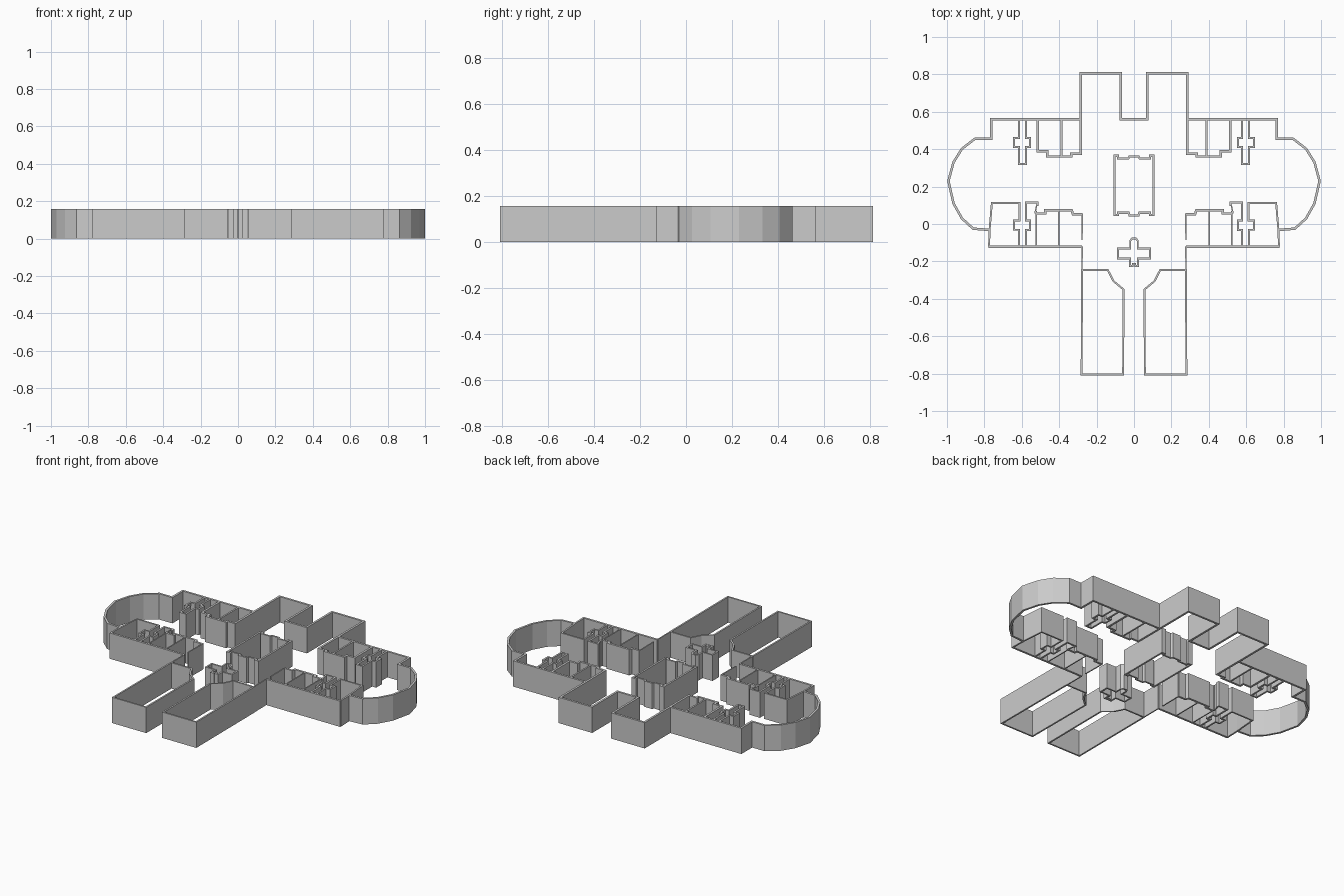
import bpy, bmesh
from mathutils import Vector

if "Cube" in bpy.data.objects:
    bpy.data.objects.remove(bpy.data.objects["Cube"])

HEIGHT = 0.157
THICK = 0.013
THIN = 0.007


def wall(name, pts, closed=False, thick=THICK, mirror=True):
    """Extrude a mitred wall of constant thickness along a plan path."""
    p = [Vector(q) for q in pts]
    n = len(p)
    left, right = [], []
    for i in range(n):
        a = p[i - 1] if (closed or i > 0) else None
        b = p[(i + 1) % n] if (closed or i < n - 1) else None
        d0 = (p[i] - a).normalized() if a is not None else (b - p[i]).normalized()
        d1 = (b - p[i]).normalized() if b is not None else d0
        n0, n1 = Vector((-d0.y, d0.x)), Vector((-d1.y, d1.x))
        off = (n0 + n1) * (thick / 2) / max(0.3, 1 + n0.dot(n1))
        left.append(p[i] + off)
        right.append(p[i] - off)
    bm = bmesh.new()
    rows = [[bm.verts.new((s.x, s.y, z)) for s in (left[i], right[i])
             for z in (0, HEIGHT)] for i in range(n)]
    for i in range(n if closed else n - 1):
        a, b = rows[i], rows[(i + 1) % n]
        for j, k in ((0, 1), (1, 3), (3, 2), (2, 0)):
            bm.faces.new((a[j], a[k], b[k], b[j]))
    if not closed:
        for r in (rows[0], rows[-1]):
            bm.faces.new((r[0], r[1], r[3], r[2]))
    bmesh.ops.recalc_face_normals(bm, faces=bm.faces)
    mesh = bpy.data.meshes.new(name)
    bm.to_mesh(mesh)
    bm.free()
    ob = bpy.data.objects.new(name, mesh)
    bpy.context.collection.objects.link(ob)
    if mirror:
        m = ob.modifiers.new("Mirror", 'MIRROR')
        m.use_mirror_merge = False
    return ob


def both_sides(pts):
    return pts + [(-x, y) for x, y in reversed(pts)]


# Rounded end bay and rear facade
wall("end_bay_wall", [(-.77, -.032), (-.86, -.025), (-.92, .03), (-.965, .11), (-.992, .23),
                      (-.965, .33), (-.92, .402), (-.85, .456), (-.764, .456),
                      (-.764, .56), (-.282, .56)])

# Rear arms with the recessed entrance, running into the rear rooms
wall("rear_arm_wall", both_sides([(-.515, .56), (-.515, .388), (-.463, .388), (-.463, .361),
                                  (-.335, .361), (-.335, .376), (-.284, .376), (-.284, .807),
                                  (-.07, .807), (-.07, .561)]), mirror=False)
wall("rear_room_divider", [(-.388, .56), (-.388, .361)], thick=.01)

# Cross-shaped shaft in the rear rooms
wall("rear_shaft", [(-.615, .56), (-.615, .46), (-.642, .46), (-.642, .412), (-.615, .412),
                    (-.615, .321), (-.577, .321), (-.577, .412), (-.555, .412),
                    (-.555, .46), (-.577, .46), (-.577, .56)], thick=.011)

# Front facade and front rooms
wall("front_facade", [(-.778, -.121), (-.277, -.121)])
wall("front_outer_room", [(-.775, -.121), (-.772, -.03), (-.76, .112), (-.613, .112),
                          (-.613, .018), (-.642, .018), (-.642, -.031), (-.615, -.031),
                          (-.615, -.121)], thick=.01)
wall("front_shaft", [(-.517, .097), (-.517, .114), (-.577, .114), (-.577, .018), (-.555, .018),
                     (-.555, -.031), (-.577, -.031), (-.577, -.121)], thick=.011)
wall("front_inner_room", [(-.523, .056), (-.474, .056), (-.474, .073), (-.333, .073),
                          (-.327, .053), (-.275, .053)])
wall("front_inner_side", [(-.276, .053), (-.278, -.085)], thick=THIN)
wall("front_room_divider", [(-.403, .073), (-.403, -.121)], thick=THIN)
wall("front_room_side", [(-.523, .07), (-.523, -.121)], thick=THIN)
wall("front_shaft_side", [(-.517, .114), (-.53, .056)], thick=THIN)

# Front arms and the thin link to the facade
wall("front_link", [(-.277, -.121), (-.278, -.245)], thick=THIN)
wall("front_arm_wall", [(-.278, -.246), (-.14, -.246), (-.11, -.305), (-.056, -.35),
                        (-.058, -.804), (-.28, -.804)], closed=True, thick=.01)

# Central core
core = [(0, .348), (-.026, .348), (-.026, .362), (-.085, .35), (-.085, .365), (-.104, .365),
        (-.104, .048), (-.085, .048), (-.085, .06), (-.026, .06), (-.026, .046), (0, .046)]
core = [(-.024, .362), (-.03, .35), (-.085, .35), (-.085, .365), (-.104, .365),
        (-.104, .048), (-.085, .048), (-.085, .06), (-.028, .06), (-.024, .046)]
wall("central_core", both_sides(core), closed=True, thick=.011, mirror=False)

# Small cross-shaped kiosk with a chamfered head
wall("front_kiosk", both_sides([(-.01, -.077), (-.02, -.09), (-.02, -.13), (-.086, -.13),
                                (-.086, -.184), (-.022, -.184), (-.022, -.224),
                                (-.007, -.224), (-.007, -.213)]),
     closed=True, thick=.01, mirror=False)
